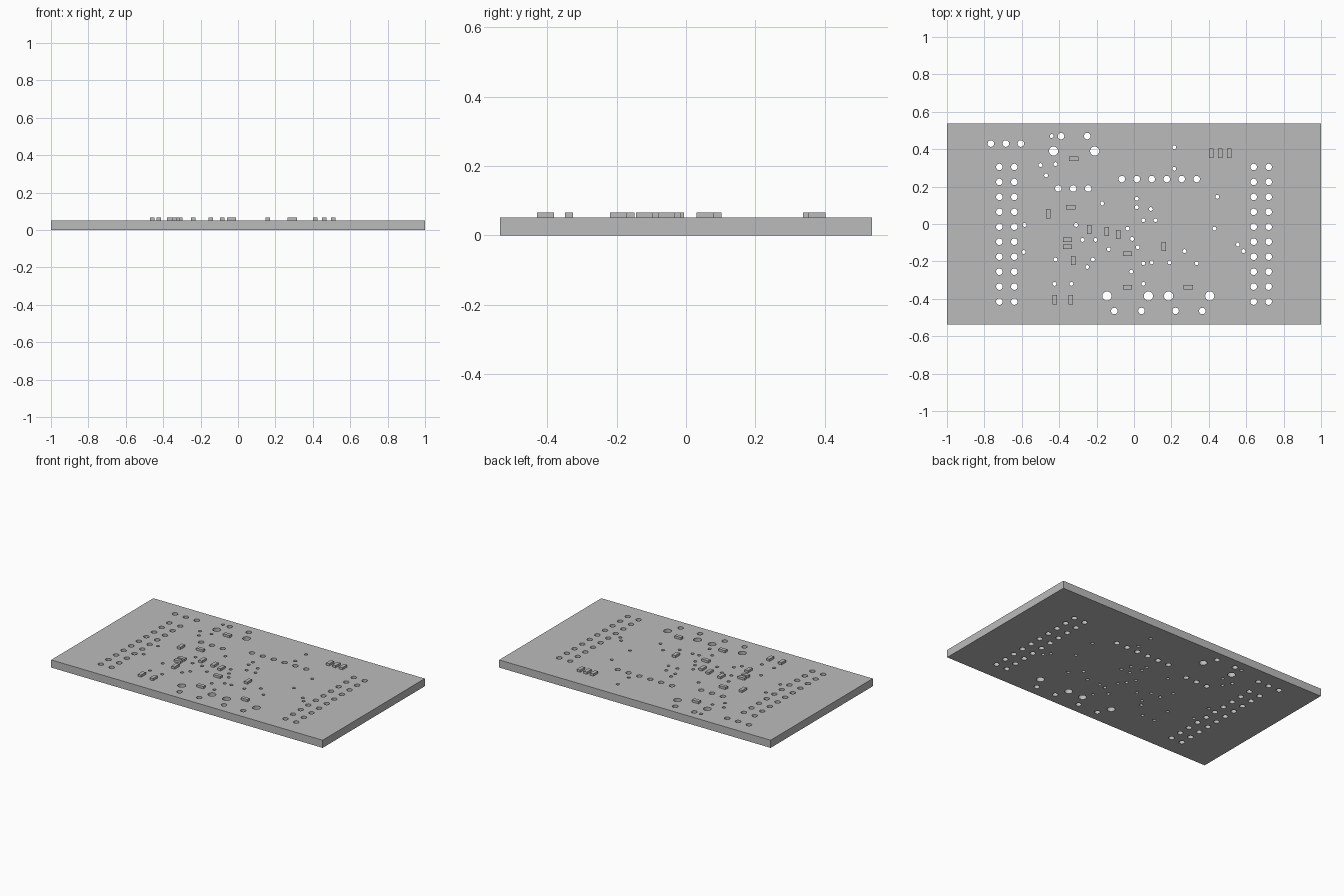
import bpy
import bmesh
from mathutils import Matrix, Vector

BOARD_LENGTH, BOARD_WIDTH, BOARD_HEIGHT = 2.0, 1.075, 0.051
CHIP_LONG, CHIP_SHORT, CHIP_TOP = 0.049, 0.024, 0.066
VIA_RADIUS, PIN_RADIUS, MOUNT_RADIUS = 0.0105, 0.0175, 0.0245
PITCH = 0.08

default_cube = bpy.data.objects.get("Cube")
if default_cube:
    bpy.data.objects.remove(default_cube, do_unlink=True)


def make_material(name, color):
    material = bpy.data.materials.new(name)
    material.use_nodes = True
    material.diffuse_color = color
    for node in material.node_tree.nodes:
        if node.type == "BSDF_PRINCIPLED":
            node.inputs["Base Color"].default_value = color
    return material


def make_object(name, bm, material):
    mesh = bpy.data.meshes.new(name)
    bm.to_mesh(mesh)
    bm.free()
    mesh.materials.append(material)
    obj = bpy.data.objects.new(name, mesh)
    bpy.context.collection.objects.link(obj)
    return obj


def add_box(bm, x, y, bottom, top, length, width):
    center = Vector((x, y, (bottom + top) / 2))
    size = Vector((length, width, top - bottom)).to_4d()
    bmesh.ops.create_cube(
        bm, size=1, matrix=Matrix.Translation(center) @ Matrix.Diagonal(size))


def add_drill(bm, x, y, radius, segments):
    center = Vector((x, y, BOARD_HEIGHT / 2))
    bmesh.ops.create_cone(
        bm, cap_ends=True, segments=segments, radius1=radius, radius2=radius,
        depth=BOARD_HEIGHT * 3, matrix=Matrix.Translation(center))


def row(start_x, y, count):
    return [(start_x + PITCH * i, y) for i in range(count)]


def column(x, start_y, count):
    return [(x, start_y - PITCH * i) for i in range(count)]


grey = make_material("board grey", (0.5, 0.5, 0.5, 1.0))

# Pin holes: two double headers, short rows and loose pins
pins = []
for header_x in (-0.72, -0.64, 0.64, 0.72):
    pins += column(header_x, 0.305, 10)
pins += row(-0.765, 0.43, 3)
pins += row(-0.405, 0.19, 3)
pins += row(-0.065, 0.24, 6)
pins += [(x, 0.47) for x in (-0.39, -0.25)]
pins += [(x, -0.465) for x in (-0.105, 0.04, 0.222, 0.365)]

# Large mounting holes
mounts = [(x, 0.39) for x in (-0.43, -0.21)]
mounts += [(x, -0.385) for x in (-0.145, 0.077, 0.185, 0.405)]

# Small scattered vias
vias = [
    (-0.44, 0.47), (0.215, 0.41), (-0.5, 0.315), (-0.42, 0.32), (-0.47, 0.26),
    (0.215, 0.295), (0.445, 0.145), (-0.17, 0.11), (0.015, 0.135),
    (0.015, 0.09), (0.09, 0.08), (0.05, 0.02), (0.115, 0.02), (-0.585, -0.005),
    (-0.31, -0.005), (-0.035, -0.025), (0.43, -0.025), (-0.275, -0.085),
    (-0.205, -0.085), (-0.01, -0.08), (0.02, -0.125), (-0.135, -0.135),
    (-0.59, -0.15), (0.27, -0.145), (0.555, -0.11), (0.585, -0.145),
    (-0.42, -0.19), (-0.22, -0.19), (-0.25, -0.23), (0.05, -0.21),
    (0.095, -0.205), (0.19, -0.205), (0.335, -0.21), (-0.015, -0.255),
    (-0.425, -0.32), (-0.335, -0.32), (0.05, -0.32),
]

# Circuit board slab
board_mesh = bmesh.new()
add_box(board_mesh, 0, 0, 0, BOARD_HEIGHT, BOARD_LENGTH, BOARD_WIDTH)
board = make_object("circuit_board", board_mesh, grey)

# Drill every hole through the slab
drill_mesh = bmesh.new()
for holes, radius, segments in ((pins, PIN_RADIUS, 24),
                                (mounts, MOUNT_RADIUS, 24),
                                (vias, VIA_RADIUS, 16)):
    for x, y in holes:
        add_drill(drill_mesh, x, y, radius, segments)
drills = make_object("hole_cutter", drill_mesh, grey)
drills.hide_render = True

cut = board.modifiers.new("drilled holes", "BOOLEAN")
cut.operation = "DIFFERENCE"
cut.solver = "EXACT"
cut.object = drills
bpy.context.view_layer.objects.active = board
board.select_set(True)
bpy.ops.object.modifier_apply(modifier=cut.name)
bpy.data.objects.remove(drills, do_unlink=True)
bpy.ops.object.shade_smooth_by_angle()

# Small surface components, lengthwise and crosswise
upright = [
    (0.413, 0.378), (0.46, 0.378), (0.51, 0.378), (-0.458, 0.055),
    (-0.24, -0.03), (-0.145, -0.04), (-0.083, -0.057), (0.158, -0.12),
    (-0.325, -0.195), (-0.425, -0.405), (-0.337, -0.405),
]
sideways = [
    (-0.322, 0.35), (-0.338, 0.09), (-0.355, -0.083), (-0.355, -0.122),
    (-0.035, -0.16), (-0.035, -0.338), (0.29, -0.338),
]
for label, spots, length, width in (
        ("upright_component", upright, CHIP_SHORT, CHIP_LONG),
        ("sideways_component", sideways, CHIP_LONG, CHIP_SHORT)):
    for number, (x, y) in enumerate(spots, start=1):
        chip_mesh = bmesh.new()
        add_box(chip_mesh, x, y, BOARD_HEIGHT, CHIP_TOP, length, width)
        make_object(f"{label}_{number}", chip_mesh, grey)
